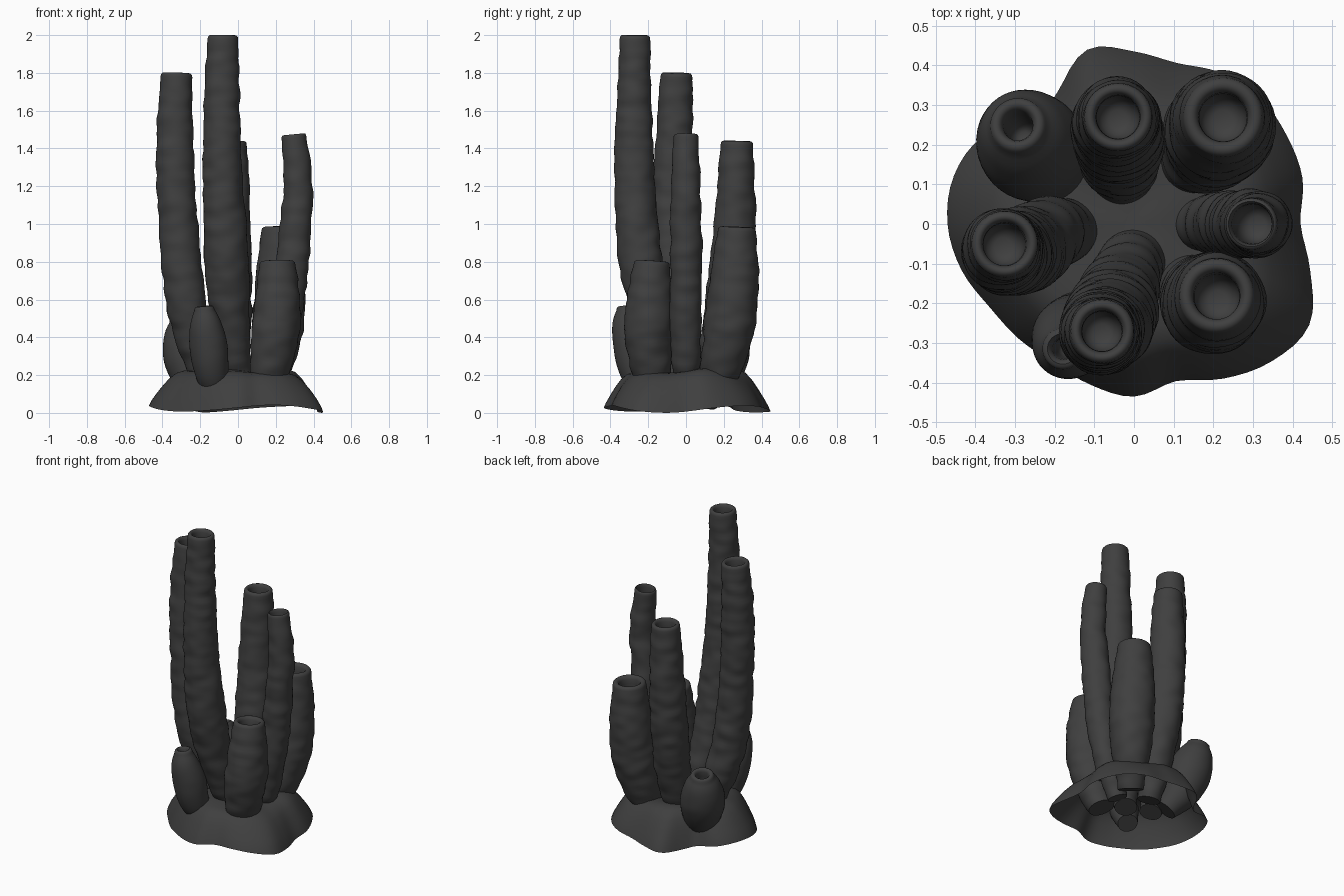
import bpy, math
from mathutils import Vector, noise

if "Cube" in bpy.data.objects:
    bpy.data.objects.remove(bpy.data.objects["Cube"])

mat = bpy.data.materials.new("dark_grey")
mat.diffuse_color = (0.05, 0.05, 0.05, 1)
mat.use_nodes = True
mat.node_tree.nodes["Principled BSDF"].inputs["Base Color"].default_value = mat.diffuse_color
SIDES = 40


def make_object(name, verts, faces):
    mesh = bpy.data.meshes.new(name)
    mesh.from_pydata(verts, [], faces)
    mesh.materials.append(mat)
    obj = bpy.data.objects.new(name, mesh)
    bpy.context.collection.objects.link(obj)
    bpy.ops.object.select_all(action='DESELECT')
    obj.select_set(True)
    bpy.context.view_layer.objects.active = obj
    bpy.ops.object.shade_smooth_by_angle(angle=math.radians(60))
    return obj


def bridge(rings, n):
    return [(i * n + j, i * n + (j + 1) % n, (i + 1) * n + (j + 1) % n, (i + 1) * n + j)
            for i in range(rings - 1) for j in range(n)]


def spline(keys, z):
    """Smooth cubic through (x, y, z, r) keys, driven by height."""
    k = [Vector(p) for p in keys]
    i = max(j for j in range(len(k) - 1) if j == 0 or z >= k[j].z)

    def slope(j):
        a, b = k[max(j - 1, 0)], k[min(j + 1, len(k) - 1)]
        return (b - a) / (b.z - a.z)
    h = k[i + 1].z - k[i].z
    t = (z - k[i].z) / h
    return (k[i] * (2*t**3 - 3*t**2 + 1) + slope(i) * h * (t**3 - 2*t**2 + t)
            + k[i + 1] * (3*t**2 - 2*t**3) + slope(i + 1) * h * (t**3 - t**2))


def tube(name, keys, hole, bump=0.006):
    z0, z1 = keys[0][2], keys[-1][2]
    n = max(24, int((z1 - z0) / 0.02))
    rings = []                                   # (centre, axis, radius, bump)
    for i in range(n + 1):
        z = z0 + (z1 - 0.02 - z0) * i / n
        p, q = spline(keys, z), spline(keys, z + 0.01)
        axis = (q.xyz - p.xyz).normalized()
        rings.append((p.xyz, axis, p.w, bump * min(1, (n - i) / 4)))
    # rounded lip, then the recessed opening with a dished floor
    c, axis, r, _ = rings[-1]
    lip = r - hole
    for out, up in ((.93, .011), (.72, .018), (.45, .02), (.2, .013), (.05, 0),
                    (0, -.03), (-.03, -.1)):
        rings.append((c + axis * up, axis, hole + lip * out, 0))
    rings += [(c - axis * 0.13, axis, hole * 0.75, 0), (c - axis * 0.14, axis, hole * 0.4, 0)]
    verts = []
    for c, axis, r, b in rings:
        u = Vector((0, 1, 0)).cross(axis).normalized()
        v = axis.cross(u)
        for j in range(SIDES):
            a = 2 * math.pi * j / SIDES
            d = u * math.cos(a) + v * math.sin(a)
            p = c + d * r
            w = noise.noise(Vector((p.x * 9, p.y * 9, p.z * 17)) + Vector((3, 1, 7)))
            verts.append(p + d * b * w * 1.6)
    faces = bridge(len(rings), SIDES)
    faces.append(tuple(reversed(range(SIDES))))
    faces.append(tuple(range((len(rings) - 1) * SIDES, len(rings) * SIDES)))
    return make_object(name, verts, faces)


# Tubes: (x, y, z, radius) along each centre line, plus opening radius
tube("tallest_tube", [(.02, -.05, .08, .065), (-.03, -.155, .4, .095), (-.06, -.24, .8, .115),
                      (-.08, -.27, 1.2, .107), (-.085, -.275, 1.6, .095), (-.08, -.27, 2, .08)], .05)
tube("left_tube", [(-.13, 0, .08, .065), (-.22, -.03, .35, .095), (-.275, -.065, .6, .107),
                   (-.32, -.075, 1.05, .102), (-.335, -.06, 1.5, .097), (-.325, -.05, 1.8, .083)], .053)
tube("back_tube", [(-.03, .1, .08, .07), (-.035, .17, .35, .1), (-.043, .23, .7, .115),
                   (-.043, .26, 1.05, .107), (-.04, .27, 1.44, .085)], .054)
tube("back_right_tube", [(.13, .13, .08, .075), (.185, .195, .28, .115), (.215, .235, .5, .137),
                         (.222, .26, .75, .125), (.225, .27, .985, .098)], .06)
tube("right_tube", [(.13, 0, .08, .06), (.21, 0, .3, .077), (.265, 0, .6, .085),
                    (.305, 0, 1, .083), (.32, 0, 1.2, .077), (.295, 0, 1.475, .065)], .05)
tube("front_right_tube", [(.13, -.15, .08, .08), (.17, -.185, .25, .108), (.2, -.2, .45, .127),
                          (.21, -.19, .65, .115), (.208, -.18, .805, .092)], .057)
tube("front_small_tube", [(-.11, -.19, .08, .06), (-.14, -.26, .22, .09), (-.157, -.285, .36, .1),
                          (-.172, -.31, .48, .08), (-.18, -.315, .565, .045)], .026, .001)
tube("back_left_tube", [(-.16, .1, .06, .07), (-.225, .16, .18, .115), (-.262, .2, .31, .135),
                        (-.285, .235, .43, .105), (-.295, .252, .505, .058)], .036, .001)

# Base: open-bottomed mound with an irregular wavy hem
hem = [.42, .44, .445, .45, .44, .42, .435, .455, .385, .36, .44, .47, .47, .45, .42, .41,
       .405, .42, .435, .41, .45, .49, .51, .46]
profile = [(1, 0), (.975, .13), (.93, .32), (.875, .54), (.81, .75), (.74, .9), (.65, .98),
           (.5, 1), (.35, .97), (.2, .95), (.07, .94)]
N = 96
verts = []
for s, h in profile:
    for j in range(N):
        a = 2 * math.pi * j / N
        f = j * 24 / N
        i, t = int(f), f - int(f)
        p0, p1, p2, p3 = (hem[(i + k) % 24] for k in (-1, 0, 1, 2))
        r = p1 + .5 * t * (p2 - p0 + t * (2*p0 - 5*p1 + 4*p2 - p3 + t * (3*(p1 - p2) + p3 - p0)))
        r = .4 + (r - .4) * min(1, s * s * 1.1)
        low = .022 + .018 * math.sin(3 * a - 1.0) + .004 * math.sin(5 * a)
        x, y = r * s * math.cos(a), r * s * math.sin(a)
        top = .225 + .025 * noise.noise(Vector((x * 5, y * 5, 2)))
        verts.append((x, y, max(0, low + (top - low) * h)))
faces = bridge(len(profile), N)
faces.append(tuple(range((len(profile) - 1) * N, len(profile) * N)))
make_object("base_mound", verts, faces)
